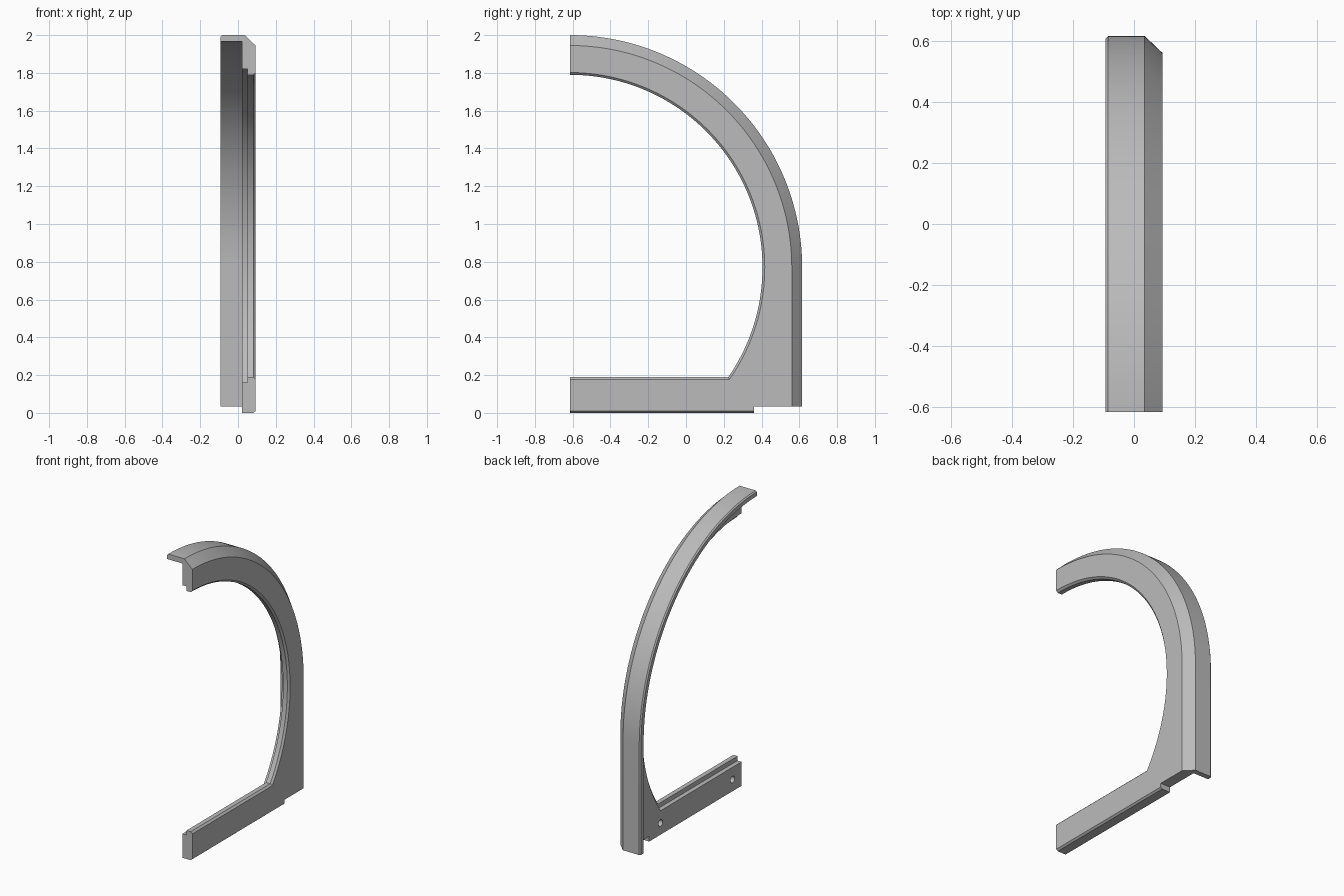
import bpy, bmesh, math
from mathutils import Matrix

if "Cube" in bpy.data.objects:
    bpy.data.objects.remove(bpy.data.objects["Cube"])

FRONT, AXIS_Z, R_OUT = -0.615, 0.77, 1.23
STEPS = 64
FOOT_Z, NOTCH_Y = 0.035, 0.36

grey = bpy.data.materials.new("plain grey")
grey.use_nodes = True
grey.diffuse_color = (0.5, 0.5, 0.5, 1)
grey.node_tree.nodes["Principled BSDF"].inputs["Base Color"].default_value = grey.diffuse_color


def arc(radius, end):
    """Points (y, z) from the crown, turning by the given angle."""
    return [(FRONT + radius * math.sin(end * i / STEPS),
             AXIS_Z + radius * math.cos(end * i / STEPS)) for i in range(STEPS + 1)]


def outer_path(depth):
    r = R_OUT - depth
    return arc(r, math.pi / 2) + [(FRONT + r, FOOT_Z)]


def plate_outline(inner_r, bar_top, bar_bottom):
    """Side plate outline: outer edge, notched foot, bar, then the round opening."""
    turn = math.pi / 2 + math.asin((AXIS_Z - bar_top) / inner_r)
    foot = [(NOTCH_Y, FOOT_Z), (NOTCH_Y, bar_bottom), (FRONT, bar_bottom), (FRONT, bar_top)]
    return outer_path(SEAM) + foot + arc(inner_r, turn)[::-1]


SEAM = 0.055
bm = bmesh.new()

# Outer rim: section (x, depth) swept round the arch and down the back
section = [(0.02, SEAM), (0.02, 0.035), (-0.093, 0.035), (-0.093, 0.008),
           (-0.085, 0), (0.035, 0), (0.093, SEAM), (0.081, SEAM), (0.05, SEAM)]
rails = [[bm.verts.new((x, y, z)) for y, z in outer_path(d)] for x, d in section]
for a, b in zip(rails[:6], rails[1:7]):
    for i in range(len(a) - 1):
        bm.faces.new((a[i], a[i + 1], b[i + 1], b[i]))
for end in (0, -1):
    bm.faces.new([rail[end] for rail in rails])

# Side plate: layers across x give the rabbet and the softened outer edge
layers = [(0.02, 1.05, 0.16, 0), (0.05, 1.05, 0.16, 0), (0.05, 1.02, 0.19, 0),
          (0.081, 1.02, 0.19, 0), (0.093, 1.032, 0.178, 0.01)]
rings = [[bm.verts.new((x, y, z)) for y, z in plate_outline(*shape)] for x, *shape in layers]
count = len(rings[0])
for a, b in zip(rings, rings[1:]):
    for i in range(STEPS + 1, count):
        j = (i + 1) % count
        bm.faces.new((a[i], a[j], b[j], b[i]))
bm.faces.new(rings[0])
bm.faces.new(rings[-1])

bmesh.ops.remove_doubles(bm, verts=bm.verts, dist=0.0001)
bmesh.ops.recalc_face_normals(bm, faces=bm.faces)
mesh = bpy.data.meshes.new("arch_frame")
bm.to_mesh(mesh)
bm.free()
mesh.materials.append(grey)
frame = bpy.data.objects.new("arch_frame", mesh)
bpy.context.collection.objects.link(frame)

# Two blind fixing holes in the inner face of the bar
bm = bmesh.new()
for y in (-0.52, 0.24):
    bmesh.ops.create_cone(bm, cap_ends=True, segments=24, radius1=0.022, radius2=0.022, depth=0.08,
                          matrix=Matrix.Translation((0.02, y, 0.078)) @ Matrix.Rotation(math.pi / 2, 4, 'Y'))
hole_mesh = bpy.data.meshes.new("hole_cutter")
bm.to_mesh(hole_mesh)
bm.free()
hole_mesh.materials.append(grey)
cutter = bpy.data.objects.new("hole_cutter", hole_mesh)
bpy.context.collection.objects.link(cutter)
cutter.hide_render = True

bpy.ops.object.select_all(action='DESELECT')
frame.select_set(True)
bpy.context.view_layer.objects.active = frame
cut = frame.modifiers.new("fixing_holes", 'BOOLEAN')
cut.operation = 'DIFFERENCE'
cut.solver = 'EXACT'
cut.object = cutter
bpy.ops.object.modifier_apply(modifier=cut.name)
bpy.data.objects.remove(cutter)
bpy.ops.object.shade_smooth_by_angle(angle=math.radians(25))
